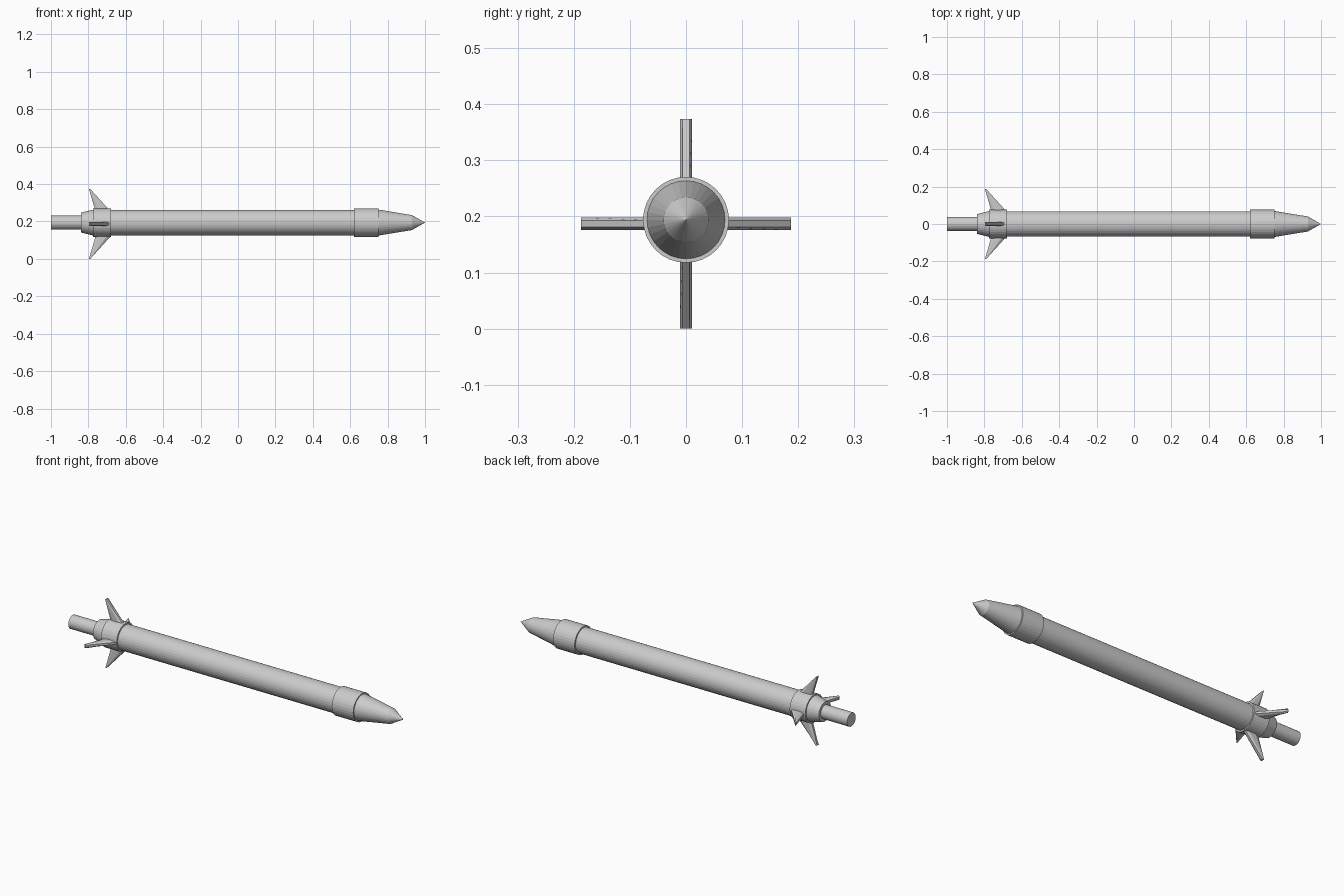
import bpy
import bmesh
from math import cos, sin, pi

cube = bpy.data.objects.get("Cube")
if cube:
    bpy.data.objects.remove(cube)

AXIS_Z = 0.194   # height of the body axis
FIN_Z = 0.187    # height of the fin cross centre
SIDES = 32

grey = bpy.data.materials.new("light grey")
grey.use_nodes = True
grey.diffuse_color = (0.6, 0.6, 0.6, 1)
grey.node_tree.nodes["Principled BSDF"].inputs["Base Color"].default_value = (0.6, 0.6, 0.6, 1)


def add_object(name, bm, z):
    bmesh.ops.recalc_face_normals(bm, faces=bm.faces)
    mesh = bpy.data.meshes.new(name)
    bm.to_mesh(mesh)
    bm.free()
    mesh.materials.append(grey)
    obj = bpy.data.objects.new(name, mesh)
    obj.location.z = z
    bpy.context.collection.objects.link(obj)
    return obj


def loft(bm, rings):
    """Skin equal-length rings of points and cap both ends."""
    loops = [[bm.verts.new(p) for p in ring] for ring in rings]
    n = len(loops[0])
    for a, b in zip(loops, loops[1:]):
        for i in range(n):
            j = (i + 1) % n
            bm.faces.new((a[i], a[j], b[j], b[i]))
    bm.faces.new(loops[0])
    bm.faces.new(loops[-1])


def turned(name, profile):
    """Solid of revolution along x from (x, radius) pairs."""
    bm = bmesh.new()
    angles = [2 * pi * i / SIDES for i in range(SIDES)]
    loft(bm, [[(x, r * cos(a), r * sin(a)) for a in angles] for x, r in profile])
    bmesh.ops.remove_doubles(bm, verts=bm.verts, dist=1e-5)
    return add_object(name, bm, AXIS_Z)


# Body sections, tail to nose
turned("tail_nozzle", [(-1.0, 0.037), (-0.83, 0.037)])
turned("tail_taper", [(-0.84, 0.053), (-0.775, 0.069)])
turned("tail_band", [(-0.775, 0.0765), (-0.68, 0.0765)])
turned("body_tube", [(-0.70, 0.068), (0.64, 0.068)])
turned("front_band", [(0.62, 0.0765), (0.75, 0.0765)])
turned("nose_cone", [(0.74, 0.0695), (0.75, 0.0695), (0.93, 0.04)])
turned("nose_tip", [(0.93, 0.04), (1.0, 0.0)])


# Four swept fins with a bevelled section
def fin_ring(rear, front, height, turn):
    chord = front - rear
    section = [(0, -0.006), (0.25, -0.011), (0.75, -0.011), (1, -0.006),
               (1, 0.006), (0.75, 0.011), (0.25, 0.011), (0, 0.006)]
    c, s = cos(turn), sin(turn)
    return [(rear + u * chord, w * c - height * s, w * s + height * c) for u, w in section]


for k, side in enumerate(("top", "right", "bottom", "left")):
    turn = k * pi / 2
    bm = bmesh.new()
    loft(bm, [fin_ring(-0.76, -0.675, 0.06, turn), fin_ring(-0.797, -0.79, 0.187, turn)])
    add_object("fin_" + side, bm, FIN_Z)
